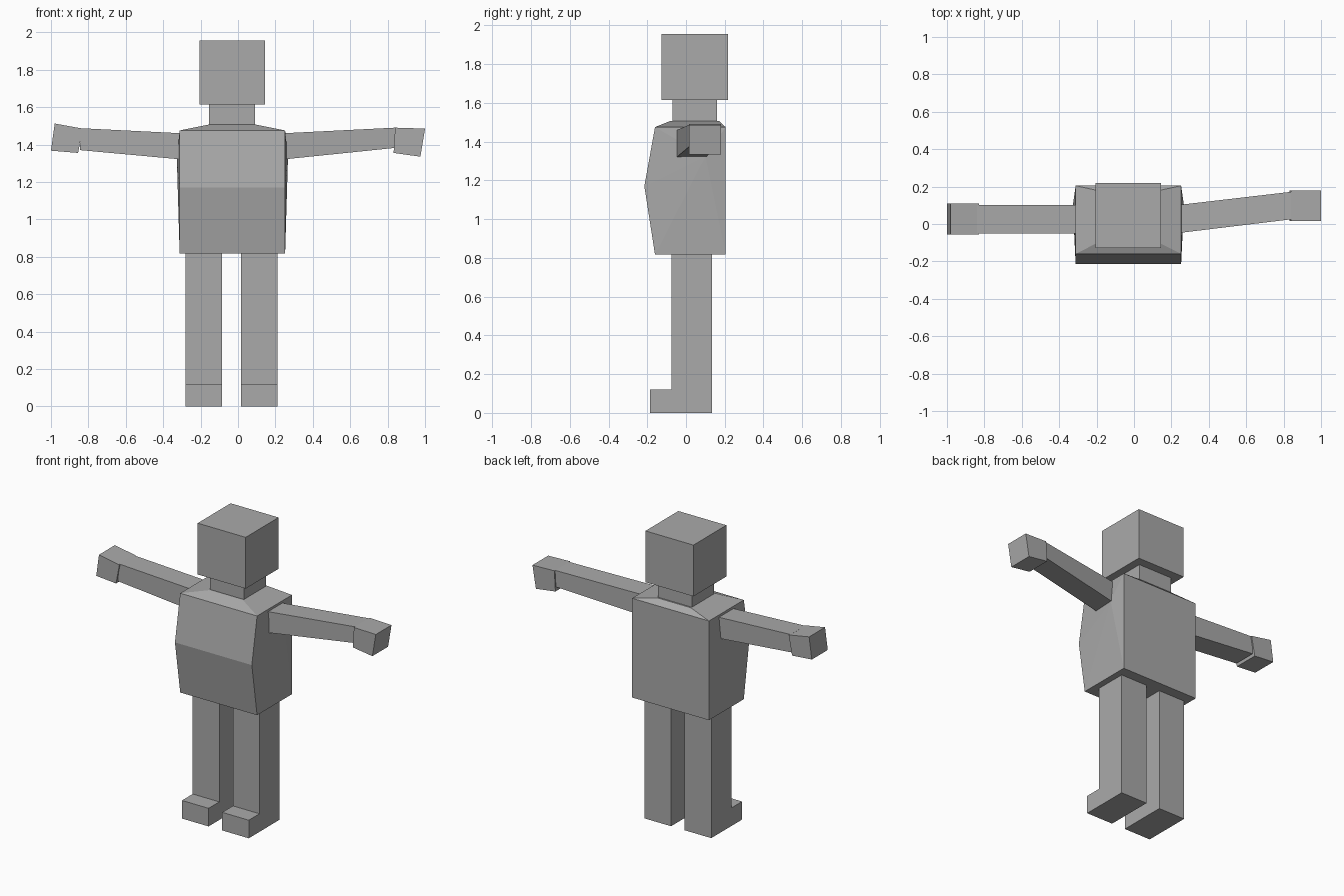
import bpy, bmesh

if "Cube" in bpy.data.objects:
    bpy.data.objects.remove(bpy.data.objects["Cube"])

grey = bpy.data.materials.new("plain grey")
grey.diffuse_color = (0.4, 0.4, 0.4, 1)
grey.use_nodes = True
grey.node_tree.nodes["Principled BSDF"].inputs["Base Color"].default_value = grey.diffuse_color


def finish(name, bm):
    bmesh.ops.recalc_face_normals(bm, faces=bm.faces)
    mesh = bpy.data.meshes.new(name)
    bm.to_mesh(mesh)
    bm.free()
    mesh.materials.append(grey)
    obj = bpy.data.objects.new(name, mesh)
    bpy.context.collection.objects.link(obj)
    return obj


def loft(name, rings):
    """Closed solid through a series of matching rings of points."""
    bm = bmesh.new()
    rows = [[bm.verts.new(p) for p in ring] for ring in rings]
    n = len(rows[0])
    for a, b in zip(rows, rows[1:]):
        for i in range(n):
            j = (i + 1) % n
            bm.faces.new((a[i], a[j], b[j], b[i]))
    bm.faces.new(rows[0])
    bm.faces.new(rows[-1])
    return finish(name, bm)


def rect(x0, x1, y0, y1, z):
    return [(x0, y0, z), (x1, y0, z), (x1, y1, z), (x0, y1, z)]


def section(bottom, top, y0, y1):
    """Arm cross-section from its lower and upper (x, z) points."""
    (xb, zb), (xt, zt) = bottom, top
    return [(xb, y0, zb), (xb, y1, zb), (xt, y1, zt), (xt, y0, zt)]


# Head and neck
loft("head", [rect(-0.207, 0.145, -0.127, 0.218, z) for z in (1.615, 1.955)])
loft("neck", [rect(-0.155, 0.092, -0.07, 0.16, z) for z in (1.5, 1.62)])

# Sloping shoulders
loft("shoulders", [rect(-0.312, 0.252, -0.16, 0.205, 1.475),
                   rect(-0.155, 0.092, -0.08, 0.17, 1.507)])

# Torso: pot-bellied side profile, sides fanned around a slight armpit bulge
profile = [(-0.16, 0.817), (-0.215, 1.17), (-0.16, 1.475),
           (0.205, 1.475), (0.205, 0.817)]
bm = bmesh.new()
sides = [[bm.verts.new((x, y, z)) for y, z in profile] for x in (-0.312, 0.252)]
armpits = [bm.verts.new((x, 0.1, 1.325)) for x in (-0.327, 0.267)]
for i in range(5):
    j = (i + 1) % 5
    bm.faces.new((sides[0][i], sides[0][j], sides[1][j], sides[1][i]))
    for side, armpit in zip(sides, armpits):
        bm.faces.new((side[i], side[j], armpit))
finish("torso", bm)

# Arms, each tapering to the wrist
loft("arm_left", [section((-0.30, 1.32), (-0.30, 1.46), -0.05, 0.102),
                  section((-0.845, 1.37), (-0.84, 1.487), -0.05, 0.102)])
loft("arm_right", [section((0.24, 1.32), (0.24, 1.46), -0.048, 0.102),
                   section((0.84, 1.382), (0.84, 1.49), 0.025, 0.172)])

# Block hands, slightly tilted
loft("hand_left", [section((-0.855, 1.355), (-0.83, 1.485), -0.057, 0.11),
                   section((-1.0, 1.367), (-0.98, 1.512), -0.057, 0.11)])
loft("hand_right", [section((0.832, 1.355), (0.84, 1.49), 0.015, 0.18),
                    section((0.975, 1.335), (1.0, 1.485), 0.015, 0.18)])

# Legs with the feet in one L-shaped profile
leg = [(-0.187, 0), (0.135, 0), (0.135, 0.82), (-0.075, 0.82),
       (-0.075, 0.12), (-0.187, 0.12)]
for name, x0, x1 in (("leg_left", -0.28, -0.085), ("leg_right", 0.015, 0.21)):
    loft(name, [[(x, y, z) for y, z in leg] for x in (x0, x1)])
